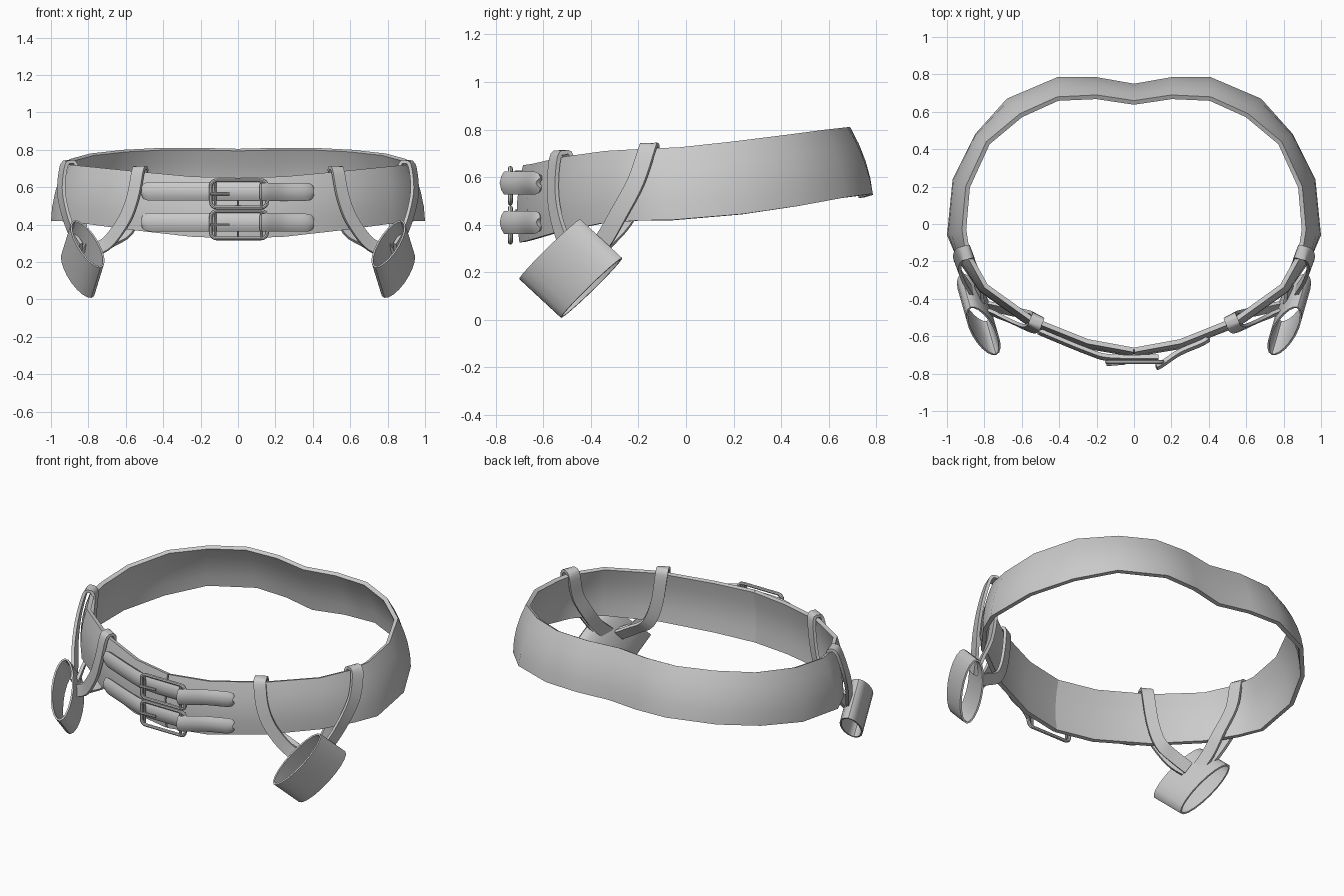
import bpy, bmesh, math
from mathutils import Vector as V

if "Cube" in bpy.data.objects:
    bpy.data.objects.remove(bpy.data.objects["Cube"])


def finish(ob, mirror=False, thick=0):
    bpy.context.view_layer.objects.active = ob
    for o in bpy.context.selected_objects:
        o.select_set(False)
    ob.select_set(True)
    if mirror:
        m = ob.modifiers.new("mirror", 'MIRROR')
        m.merge_threshold = 0.001
    if thick:
        s = ob.modifiers.new("thickness", 'SOLIDIFY')
        s.thickness, s.offset = thick, -1
    bpy.ops.object.convert(target='MESH')
    bpy.ops.object.shade_smooth_by_angle(angle=math.radians(40))


def grid(name, rows, wrap=False, caps=False, **kw):
    """Skin a list of equal-length rows of points."""
    bm = bmesh.new()
    vs = [[bm.verts.new(p) for p in r] for r in rows]
    n = len(rows[0])
    for a, b in zip(vs, vs[1:]):
        for j in range(n if wrap else n - 1):
            k = (j + 1) % n
            bm.faces.new((a[j], b[j], b[k], a[k]))
    if caps:
        bm.faces.new(vs[0])
        bm.faces.new(vs[-1])
        bmesh.ops.recalc_face_normals(bm, faces=bm.faces)
    me = bpy.data.meshes.new(name)
    bm.to_mesh(me)
    bm.free()
    ob = bpy.data.objects.new(name, me)
    bpy.context.collection.objects.link(ob)
    finish(ob, **kw)


def smooth_path(pts, steps=4):
    """Catmull-Rom through the points."""
    p = [V(q) for q in pts]
    p = [2 * p[0] - p[1]] + p + [2 * p[-1] - p[-2]]
    out = []
    for a, b, c, d in zip(p, p[1:], p[2:], p[3:]):
        for i in range(steps):
            t = i / steps
            out.append(0.5 * (2 * b + (c - a) * t + (2 * a - 5 * b + 4 * c - d) * t * t
                              + (3 * b - a - 3 * c + d) * t ** 3))
    return out + [p[-2]]


def ribbon(name, pts, along, half_w, half_t, **kw):
    path, rows = smooth_path(pts), []
    for i, p in enumerate(path):
        t = (path[min(i + 1, len(path) - 1)] - path[max(i - 1, 0)]).normalized()
        s = (along - along.dot(t) * t).normalized()
        n = t.cross(s)
        rows.append([p + s * a * half_w + n * b * half_t
                     for a, b in ((-1, -1), (1, -1), (1, 1), (-1, 1))])
    grid(name, rows, wrap=True, caps=True, **kw)


def tube(name, pts, r, cyclic=False):
    cu = bpy.data.curves.new(name, 'CURVE')
    cu.dimensions, cu.bevel_depth, cu.bevel_resolution = '3D', r, 2
    cu.use_fill_caps = True
    sp = cu.splines.new('POLY')
    sp.points.add(len(pts) - 1)
    for q, p in zip(sp.points, pts):
        q.co = (*p, 1)
    sp.use_cyclic_u = cyclic
    ob = bpy.data.objects.new(name, cu)
    bpy.context.collection.objects.link(ob)
    finish(ob)


# Belt: top and bottom edge of one half, front to back, then mirrored
top = [(.004, -.685, .65), (.25, -.64, .657), (.55, -.52, .685), (.80, -.34, .71),
       (.90, -.16, .72), (.92, -.03, .725), (.90, .2, .75), (.79, .44, .78),
       (.61, .59, .80), (.41, .68, .81), (.2, .69, .81), (0, .66, .805)]
bottom = [(.004, -.70, .325), (.25, -.66, .335), (.56, -.54, .37), (.82, -.36, .405),
          (.94, -.2, .418), (1.0, -.06, .42), (.97, .24, .445), (.85, .48, .48),
          (.68, .67, .515), (.41, .785, .53), (.2, .785, .525), (0, .75, .515)]
rows = []
for t, b in zip(top, bottom):
    t, b = V(t), V(b)
    out = V((b.x, b.y, 0)).normalized() if b.x > .01 else V((0, b.y, 0)).normalized()
    rows.append([b.lerp(t, k / 4) + out * .018 * (1 - (k / 2 - 1) ** 2) for k in range(5)])
grid("belt", rows, mirror=True, thick=.025)

# Hanging straps looped over the belt on each side
ribbon("front_hanger",
       [(.77, -.47, .26), (.69, -.505, .31), (.605, -.545, .43), (.56, -.56, .55),
        (.535, -.55, .68), (.525, -.525, .703), (.515, -.495, .68), (.54, -.485, .5),
        (.59, -.475, .37), (.68, -.46, .31), (.77, -.44, .26)],
       V((.88, .48, 0)), .035, .009, mirror=True)
ribbon("rear_hanger",
       [(.84, -.41, .27), (.875, -.35, .33), (.92, -.28, .45), (.945, -.21, .58),
        (.932, -.165, .71), (.905, -.155, .735), (.875, -.15, .71), (.868, -.18, .57),
        (.835, -.26, .42), (.83, -.34, .33), (.82, -.41, .27)],
       V((.35, .94, 0)), .037, .009, mirror=True)

# Flattened open holder tubes
c, u, v = V((.805, -.572, .297)), V((.07, .1275, .1265)), V((.05, .175, -.1625))
w = u.cross(v).normalized() * .065
ring = [2 * math.pi * i / 20 for i in range(20)]
grid("holder", [[c + v * t + u * math.cos(a) + w * math.sin(a) for a in ring]
                for t in (0, 1)], wrap=True, mirror=True, thick=.01)


# Closing straps: padded strips with one rounded tip
def closing_strap(name, pts, z, half_h, tip_left):
    path = smooth_path(pts, 6)
    tip = path[0] if tip_left else path[-1]
    rows = []
    for p in path:
        d = min((p - tip).length / .05, 1)
        h = half_h * (.45 + .55 * math.sqrt(1 - (1 - d) ** 2))
        rows.append([V((p.x, p.y - .018 * (1 - s * s), z + s * h))
                     for s in (-1, -.6, 0, .6, 1)])
    grid(name, rows, thick=.022)


for label, z in (("upper", .57), ("lower", .405)):
    closing_strap(label + "_strap_left",
                  [(-.515, -.572, 0), (-.47, -.592, 0), (-.25, -.682, 0), (-.13, -.715, 0),
                   (.13, -.718, 0)], z + .008, .05, True)
    closing_strap(label + "_strap_right",
                  [(.125, -.765, 0), (.16, -.745, 0), (.25, -.685, 0), (.36, -.638, 0),
                   (.405, -.612, 0)], z + .005, .048, False)
    # Buckle frame, hinge bar and prong
    zc, y, r = z - .006, -.738, .03
    frame = []
    for k, (sx, sz) in enumerate(((1, 1), (-1, 1), (-1, -1), (1, -1))):
        for i in range(5):
            a = math.pi / 2 * (k + i / 4)
            frame.append((.005 + sx * .12 + r * math.cos(a), y, zc + sz * .043 + r * math.sin(a)))
    tube(label + "_buckle_frame", frame, .01, True)
    tube(label + "_buckle_bar", [(.125, y - .003, zc - .07), (.125, y - .003, zc + .07)], .008)
    tube(label + "_buckle_prong", [(-.148, y - .014, zc), (-.045, y - .006, zc)], .008)
    # Keeper loop around the strap inside the frame
    tube(label + "_keeper", [(-.122, y, zc - .06), (-.122, y - .004, zc + .06)], .007)
